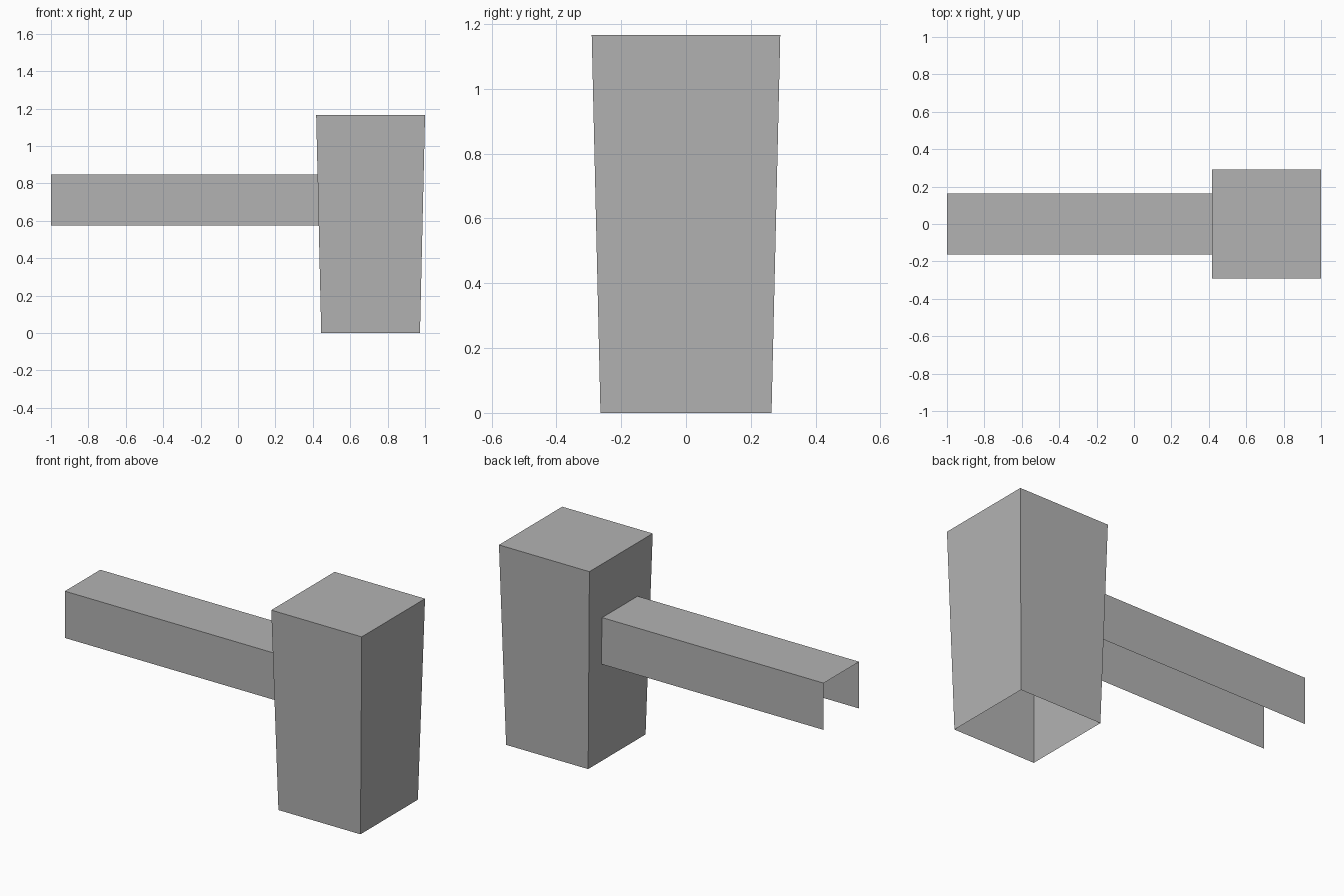
import bpy
import bmesh

cube = bpy.data.objects.get("Cube")
if cube:
    bpy.data.objects.remove(cube, do_unlink=True)

# One plain grey for the whole model
GREY = (0.45, 0.45, 0.45, 1.0)
grey = bpy.data.materials.new("grey")
grey.use_nodes = True
grey.diffuse_color = GREY
grey.node_tree.nodes["Principled BSDF"].inputs["Base Color"].default_value = GREY


def open_box(name, low, high, keep, taper=0.0):
    """Thin-walled box, drawn in at its base by taper, keeping only chosen faces."""
    bm = bmesh.new()
    bmesh.ops.create_cube(bm, size=2)
    bm.normal_update()
    bmesh.ops.delete(bm, geom=[f for f in bm.faces if not keep(f.normal)],
                     context='FACES_ONLY')
    for v in bm.verts:
        inset = taper if v.co.z < 0 else 0.0
        signs = v.co.copy()
        for i in range(3):
            v.co[i] = high[i] if signs[i] > 0 else low[i]
            if i < 2:
                v.co[i] -= signs[i] * inset
    mesh = bpy.data.meshes.new(name)
    bm.to_mesh(mesh)
    bm.free()
    mesh.materials.append(grey)
    obj = bpy.data.objects.new(name, mesh)
    bpy.context.collection.objects.link(obj)
    return obj


# Tapered post, hollow and open underneath
open_box("post", (0.418, -0.291, 0), (1.0, 0.291, 1.166),
         lambda n: n.z > -0.5, taper=0.027)

# Beam: a channel with a top and two sides, open below and at both ends
open_box("beam", (-1.0, -0.163, 0.576), (0.43, 0.163, 0.848),
         lambda n: n.z > 0.5 or abs(n.y) > 0.5)
